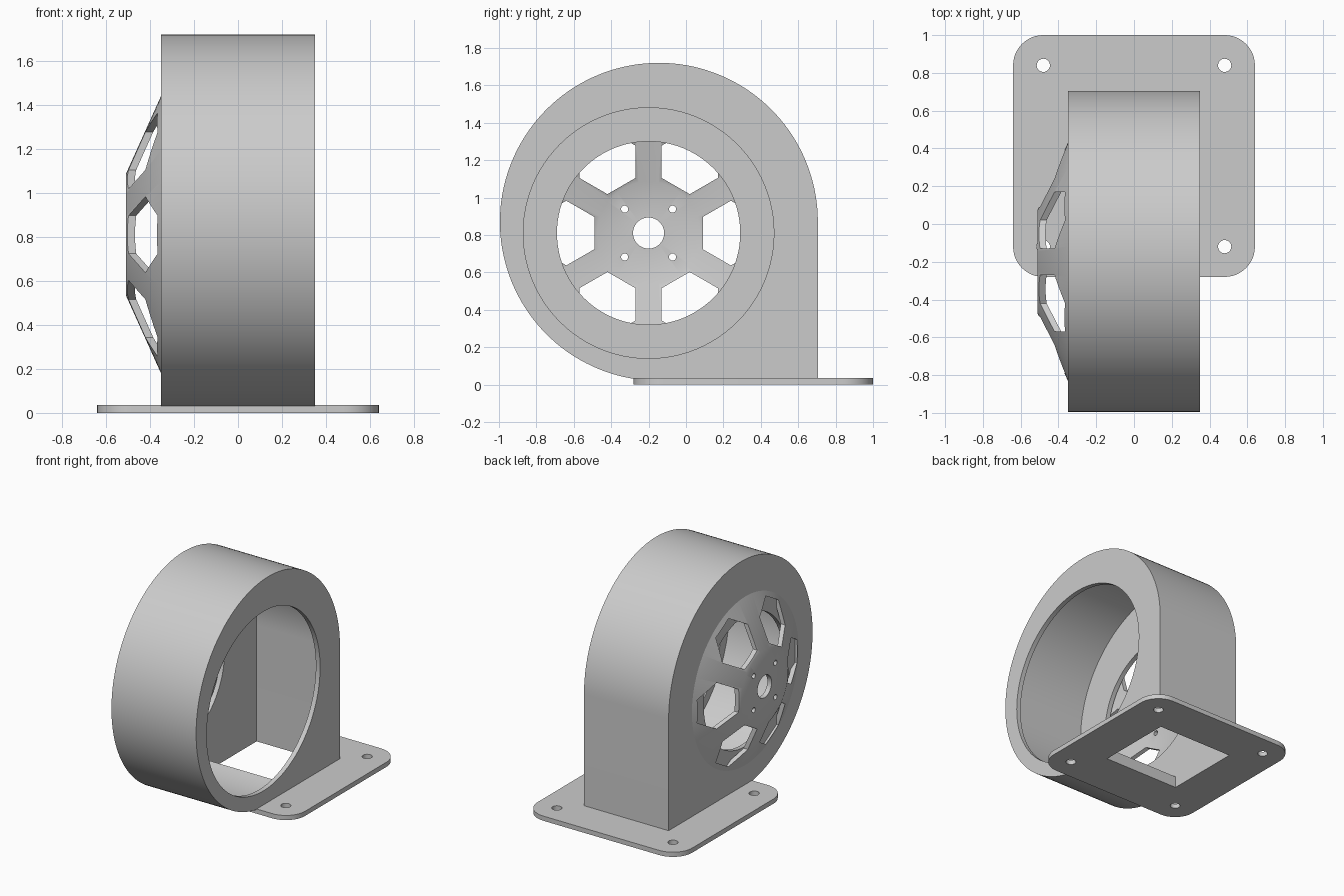
import bpy, bmesh, math
from math import cos, sin, pi, radians
from mathutils import Matrix

cube = bpy.data.objects.get("Cube")
if cube:
    bpy.data.objects.remove(cube)

T = 0.035                      # sheet thickness
HALF = 0.35                    # half width of the housing
SCROLL = (-0.145, 0.87)        # scroll centre in y, z
HUB = (-0.2, 0.81)             # rotor axis in y, z

grey = bpy.data.materials.new("light_grey")
grey.use_nodes = True
grey.diffuse_color = (0.6, 0.6, 0.6, 1)
grey.node_tree.nodes["Principled BSDF"].inputs["Base Color"].default_value = grey.diffuse_color


def make(name, bm):
    bmesh.ops.recalc_face_normals(bm, faces=bm.faces[:])
    mesh = bpy.data.meshes.new(name)
    bm.to_mesh(mesh)
    bm.free()
    mesh.materials.append(grey)
    ob = bpy.data.objects.new(name, mesh)
    bpy.context.collection.objects.link(ob)
    return ob


def arc(c, r, a0, a1, n):
    return [(c[0] + r * cos(radians(a0 + (a1 - a0) * i / n)),
             c[1] + r * sin(radians(a0 + (a1 - a0) * i / n))) for i in range(n + 1)]


def circle(c, r, n=96, start=0):
    return arc(c, r, start, start + 360, n)[:-1]


def prism(name, outline, lo, hi, axis="x"):
    """Extrude an outline along x (outline in y, z) or z (outline in x, y)."""
    place = (lambda p, h: (h, *p)) if axis == "x" else (lambda p, h: (*p, h))
    bm = bmesh.new()
    face = bm.faces.new([bm.verts.new(place(p, lo)) for p in outline])
    moved = bmesh.ops.extrude_face_region(bm, geom=[face])["geom"]
    verts = [v for v in moved if isinstance(v, bmesh.types.BMVert)]
    bmesh.ops.translate(bm, verts=verts, vec=place((0, 0), hi - lo))
    return make(name, bm)


def cut(ob, cutters):
    """Subtract the cutters, bake the result and remove the cutters."""
    for c in cutters:
        mod = ob.modifiers.new("cut", "BOOLEAN")
        mod.operation, mod.solver, mod.object = "DIFFERENCE", "EXACT", c
    bpy.context.view_layer.update()
    graph = bpy.context.evaluated_depsgraph_get()
    mesh = bpy.data.meshes.new_from_object(ob.evaluated_get(graph))
    ob.modifiers.clear()
    ob.data = mesh
    for c in cutters:
        bpy.data.objects.remove(c)


def smooth(ob):
    bpy.ops.object.select_all(action="DESELECT")
    ob.select_set(True)
    bpy.context.view_layer.objects.active = ob
    bpy.ops.object.shade_smooth_by_angle(angle=radians(25))


# Scroll housing: round drum with a straight outlet going down
R = 0.85
right = SCROLL[0] + R
lip = 0.08                     # front edge of the outlet duct
housing = prism("scroll_housing",
                arc(SCROLL, R, 0, 270, 108) + [(right, SCROLL[1] - R)], -HALF, HALF)
Ri = R - T
lip_angle = 360 - math.degrees(math.acos((lip - SCROLL[0]) / Ri))
cavity = prism("cavity",
               arc(SCROLL, Ri, 0, lip_angle, 110) + [(lip, -0.1), (right - T, -0.1)],
               -HALF + T, HALF - T)
inlet = prism("inlet_cut", circle(HUB, 0.67), 0, 0.5)
motor_hole = prism("motor_cut", circle(HUB, 0.49), -0.5, 0)
cut(housing, [cavity, inlet, motor_hole])
smooth(housing)

# Mounting flange with rounded corners, bolt holes and outlet opening
outline = []
for sx, sy, a in ((1, 1, 0), (-1, 1, 90), (-1, -1, 180), (1, -1, 270)):
    outline += arc((sx * 0.48, 0.36 + sy * 0.48), 0.16, a, a + 90, 12)
flange = prism("mounting_flange", outline, 0, T, "z")
w = HALF - T
holes = [prism("bolt_cut", circle((sx * 0.48, y), 0.035, 32), -0.1, 0.1, "z")
         for sx in (-1, 1) for y in (-0.12, 0.84)]
holes.append(prism("outlet_cut", [(-w, lip), (w, lip), (w, right - T), (-w, right - T)],
                   -0.1, 0.1, "z"))
cut(flange, holes)
smooth(flange)

# Motor mount: hollow cone with a flat hub, turned about the rotor axis
profile = [(0.63, -HALF), (0.275, -0.51), (0.083, -0.51),
           (0.083, -0.475), (0.275, -0.475), (0.55, -HALF)]
bm = bmesh.new()
vs = [bm.verts.new((x, HUB[0] + r, HUB[1])) for r, x in profile]
es = [bm.edges.new((vs[i], vs[i - 1])) for i in range(len(vs))]
bmesh.ops.spin(bm, geom=vs + es, cent=(0, *HUB), axis=(1, 0, 0),
               angle=2 * pi, steps=96, use_merge=True)
bmesh.ops.remove_doubles(bm, verts=bm.verts[:], dist=1e-5)
mount = make("motor_mount", bm)

# Six hexagonal vents leave six spokes; four screw holes in the hub
vents = []
for i in range(6):
    centre = arc(HUB, 0.44, 60 * i, 60 * i, 1)[0]
    vents.append(prism("vent_cut", circle(centre, 0.173, 6, 60 * i + 30), -0.6, -0.3))
for sy in (-1, 1):
    for sz in (-1, 1):
        vents.append(prism("screw_cut", circle((HUB[0] + sy * 0.128, HUB[1] + sz * 0.128),
                                               0.019, 20), -0.6, -0.3))
cut(mount, vents)
smooth(mount)
